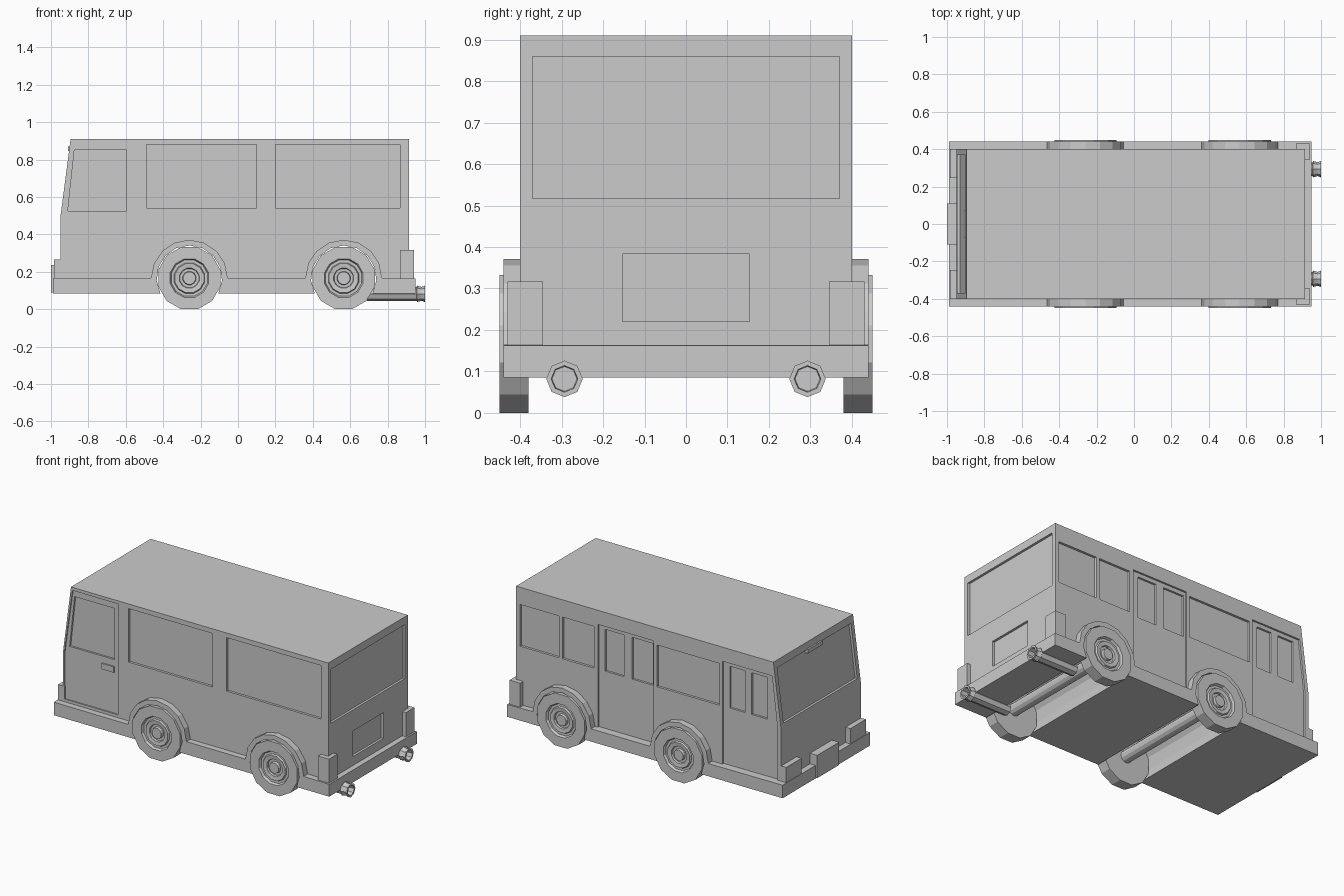
import bpy, bmesh
from math import sin, cos, pi, asin

if "Cube" in bpy.data.objects:
    bpy.data.objects.remove(bpy.data.objects["Cube"])

WHEEL_X = (-0.26, 0.565)
WHEEL_Z = 0.166


def finish(name, bm):
    bmesh.ops.remove_doubles(bm, verts=bm.verts, dist=1e-5)
    bmesh.ops.recalc_face_normals(bm, faces=bm.faces)
    me = bpy.data.meshes.new(name)
    bm.to_mesh(me)
    bm.free()
    ob = bpy.data.objects.new(name, me)
    bpy.context.collection.objects.link(ob)
    return ob


def prism(name, pts, y0, y1):
    """Extrude an (x, z) outline from y0 to y1."""
    bm = bmesh.new()
    f = bm.faces.new([bm.verts.new((x, y0, z)) for x, z in pts])
    ext = bmesh.ops.extrude_face_region(bm, geom=[f])
    verts = [v for v in ext["geom"] if isinstance(v, bmesh.types.BMVert)]
    bmesh.ops.translate(bm, verts=verts, vec=(0, y1 - y0, 0))
    return finish(name, bm)


def rect(x0, x1, z0, z1):
    return [(x0, z0), (x1, z0), (x1, z1), (x0, z1)]


def box(name, x0, x1, y0, y1, z0, z1):
    return prism(name, rect(x0, x1, z0, z1), y0, y1)


def lathe(name, profile, sides, place, turn=0.0):
    """Revolve (radius, height) points; place maps (u, v, height) to space."""
    bm = bmesh.new()
    rings = []
    for r, h in profile:
        angles = [2 * pi * (i + turn) / sides for i in range(sides)]
        if r == 0:
            rings.append([bm.verts.new(place(0, 0, h))] * sides)
        else:
            rings.append([bm.verts.new(place(r * cos(a), r * sin(a), h)) for a in angles])
    for a, b in zip(rings, rings[1:]):
        for i in range(sides):
            j = (i + 1) % sides
            bm.faces.new(list(dict.fromkeys((a[i], a[j], b[j], b[i]))))
    return finish(name, bm)


def arc(cx, r, a0, a1, n):
    return [(cx + r * cos(a0 + (a1 - a0) * i / n), WHEEL_Z + r * sin(a0 + (a1 - a0) * i / n))
            for i in range(n + 1)]


def underside(z, r):
    """Bottom edge points, left to right, notched over both wheels."""
    a = asin((z - WHEEL_Z) / r)
    return [p for cx in WHEEL_X for p in arc(cx, r, pi - a, a, 10)]


def cut(target, cutter):
    mod = target.modifiers.new("cut", "BOOLEAN")
    mod.operation = "DIFFERENCE"
    mod.solver = "EXACT"
    mod.object = cutter
    bpy.context.view_layer.objects.active = target
    bpy.ops.object.modifier_apply(modifier=mod.name)
    bpy.data.objects.remove(cutter)


# Body shell with sloped windscreen face
body = prism("body", [(-0.95, 0.12)] + underside(0.12, 0.18)
             + [(0.915, 0.12), (0.915, 0.91), (-0.895, 0.91), (-0.95, 0.49)], -0.4, 0.4)

# Skirt with wheel arches
top = [(0.95, 0.163)]
for cx in reversed(WHEEL_X):
    top += arc(cx, 0.205, 0, pi, 8)
prism("skirt", [(-0.988, 0.085)] + underside(0.085, 0.175) + [(0.95, 0.085)]
      + top + [(-0.988, 0.168)], -0.44, 0.44)

# Driver side: door panel, door window and two large windows
cut(body, prism("cutter", [(-0.942, 0.185), (-0.565, 0.185), (-0.56, 0.89),
                           (-0.885, 0.89), (-0.942, 0.48)], -0.5, -0.392))
cut(body, prism("cutter", [(-0.91, 0.525), (-0.595, 0.525), (-0.595, 0.85),
                           (-0.875, 0.85)], -0.5, -0.38))
for x0, x1 in ((-0.49, 0.10), (0.20, 0.865)):
    cut(body, prism("cutter", rect(x0, x1, 0.54, 0.88), -0.5, -0.385))
box("door_handle", -0.68, -0.595, -0.4, -0.385, 0.445, 0.482)

# Passenger side: two double doors, then all windows
cut(body, prism("cutter", rect(-0.053, 0.34, 0.15, 0.82), 0.388, 0.5))
cut(body, prism("cutter", [(-0.925, 0.15), (-0.537, 0.15), (-0.537, 0.82),
                           (-0.885, 0.82), (-0.925, 0.49)], 0.388, 0.5))
for x0, x1 in ((0.164, 0.297), (-0.04, 0.108), (-0.685, -0.58), (-0.846, -0.734)):
    cut(body, prism("cutter", rect(x0, x1, 0.53, 0.795), 0.375, 0.5))
for x0, x1 in ((0.613, 0.887), (0.368, 0.59), (-0.517, -0.075)):
    cut(body, prism("cutter", rect(x0, x1, 0.535, 0.80), 0.385, 0.5))

# Windscreen, rear window and rear panel
slope = lambda z: -0.95 + (z - 0.49) * 0.131
cut(body, prism("cutter", [(slope(0.525) + 0.015, 0.525), (slope(0.865) + 0.015, 0.865),
                           (-1.1, 0.865), (-1.1, 0.525)], -0.37, 0.37))
cut(body, prism("cutter", rect(0.90, 1.1, 0.517, 0.86), -0.37, 0.37))
cut(body, prism("cutter", [(0.90, 0.22), (1.1, 0.22), (1.1, 0.383), (0.90, 0.383)],
                -0.153, 0.153))
box("windscreen_mount", -0.91, -0.88, -0.075, 0.075, 0.845, 0.87)

# Front plate
box("front_plate", -1.0, -0.95, -0.11, 0.11, 0.09, 0.235)

for s, side in ((-1, "left"), (1, "right")):
    # Lamps
    box(f"headlamp_{side}", -0.985, -0.94, s * 0.245, s * 0.40, 0.15, 0.265)
    box(f"tail_lamp_{side}", 0.865, 0.94, s * 0.345, s * 0.43, 0.15, 0.317)
    # Exhaust pipes with flared tips
    lathe(f"exhaust_{side}",
          [(0, 0.69), (0.037, 0.69), (0.037, 0.955), (0.044, 0.957), (0.037, 0.982),
           (0.044, 1.0), (0.032, 1.0), (0.030, 0.96), (0, 0.96)],
          8, lambda u, v, h, s=s: (h, s * 0.293 + u, 0.082 + v))
    # Wheels with stepped hubs
    for cx, end in zip(WHEEL_X, ("front", "rear")):
        lathe(f"wheel_{end}_{side}",
              [(0, 0.38), (0.172, 0.38), (0.172, 0.45), (0.107, 0.45), (0.10, 0.435),
               (0.085, 0.435), (0.080, 0.445), (0.055, 0.442), (0.052, 0.43),
               (0.037, 0.43), (0.034, 0.447), (0, 0.447)],
              12, lambda u, v, h, s=s, cx=cx: (cx + u, s * h, WHEEL_Z + v), 0.5)

# Axles
for cx, end in zip(WHEEL_X, ("front", "rear")):
    lathe(f"axle_{end}", [(0, -0.39), (0.038, -0.39), (0.038, 0.39), (0, 0.39)],
          12, lambda u, v, h, cx=cx: (cx + u, h, WHEEL_Z + v))
